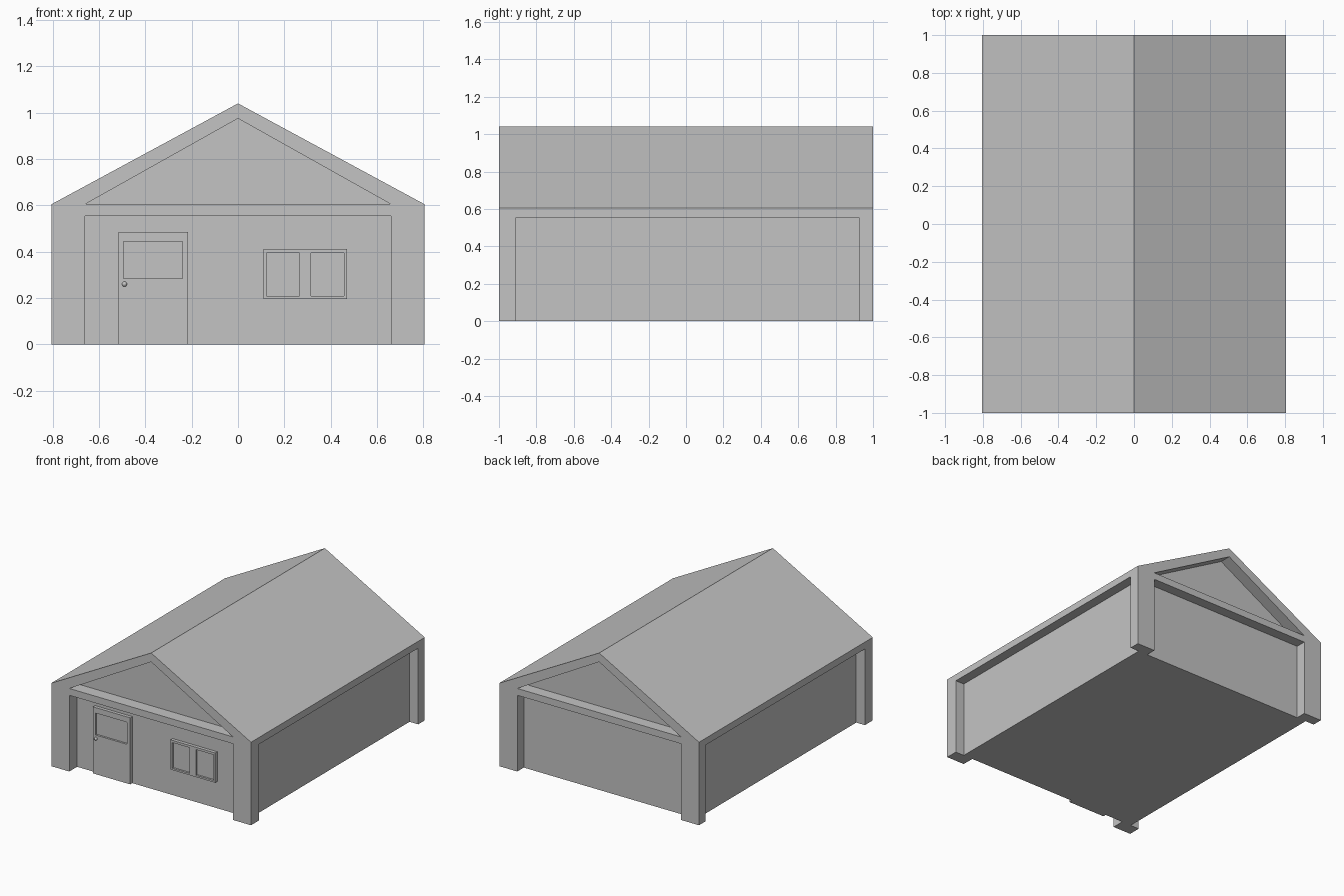
import bpy
import bmesh

cube = bpy.data.objects.get("Cube")
if cube:
    bpy.data.objects.remove(cube, do_unlink=True)

grey = bpy.data.materials.new("light_grey")
grey.use_nodes = True
colour = (0.55, 0.55, 0.55, 1)
grey.diffuse_color = colour
grey.node_tree.nodes["Principled BSDF"].inputs["Base Color"].default_value = colour


def rect(x0, x1, z0, z1):
    return [(x0, z0), (x1, z0), (x1, z1), (x0, z1)]


def prisms(name, parts):
    """One object from (xz outline, y start, y end) solids."""
    bm = bmesh.new()
    for outline, y0, y1 in parts:
        face = bm.faces.new([bm.verts.new((x, y0, z)) for x, z in outline])
        new = bmesh.ops.extrude_face_region(bm, geom=[face])["geom"]
        verts = [g for g in new if isinstance(g, bmesh.types.BMVert)]
        bmesh.ops.translate(bm, verts=verts, vec=(0, y1 - y0, 0))
    bmesh.ops.recalc_face_normals(bm, faces=bm.faces)
    mesh = bpy.data.meshes.new(name)
    bm.to_mesh(mesh)
    bm.free()
    mesh.materials.append(grey)
    obj = bpy.data.objects.new(name, mesh)
    bpy.context.collection.objects.link(obj)
    return obj


def carve(obj, parts):
    """Cut the solids away and discard the cutter."""
    cutter = prisms("cutter", parts)
    cutter.hide_render = True
    mod = obj.modifiers.new("recesses", "BOOLEAN")
    mod.operation = "DIFFERENCE"
    mod.solver = "EXACT"
    mod.object = cutter
    bpy.context.view_layer.objects.active = obj
    bpy.ops.object.modifier_apply(modifier=mod.name)
    bpy.data.objects.remove(cutter, do_unlink=True)


FRONT, BACK = -0.91, 0.925   # wall planes
SIDE, EAVE, LINTEL = 0.735, 0.605, 0.555

# House shell: gabled prism with recessed walls between corner posts
house = prisms("house_shell", [(
    [(-0.805, 0), (0.805, 0), (0.805, EAVE), (0, 1.04), (-0.805, EAVE)], -1, 1)])
opening = rect(-0.66, 0.66, -0.1, LINTEL)
gable = [(-0.66, EAVE), (0.66, EAVE), (0, 0.975)]
carve(house, [
    (opening, -1.1, FRONT),
    (opening, BACK, 1.1),
    (gable, -1.1, FRONT),
    (gable, 0.915, 1.1),
    (rect(SIDE, 0.9, -0.1, LINTEL), FRONT, BACK),
    (rect(-0.9, -SIDE, -0.1, LINTEL), FRONT, BACK),
])

# Door with sunken pane
face_y, pane_y = FRONT - 0.024, FRONT - 0.01
door = prisms("front_door", [(rect(-0.515, -0.215, 0, 0.485), face_y, FRONT)])
carve(door, [(rect(-0.495, -0.24, 0.285, 0.445), -1, pane_y)])

# Window frame with two sunken panes
window = prisms("front_window", [(rect(0.11, 0.47, 0.195, 0.412), face_y, FRONT)])
carve(window, [(rect(x0, x1, 0.208, 0.395), -1, pane_y)
               for x0, x1 in ((0.123, 0.265), (0.315, 0.457))])

# Door knob
bpy.ops.mesh.primitive_uv_sphere_add(segments=16, ring_count=10, radius=0.011,
                                     location=(-0.49, face_y - 0.003, 0.26))
knob = bpy.context.object
knob.name = "door_knob"
knob.data.materials.append(grey)
bpy.ops.object.shade_smooth_by_angle()
